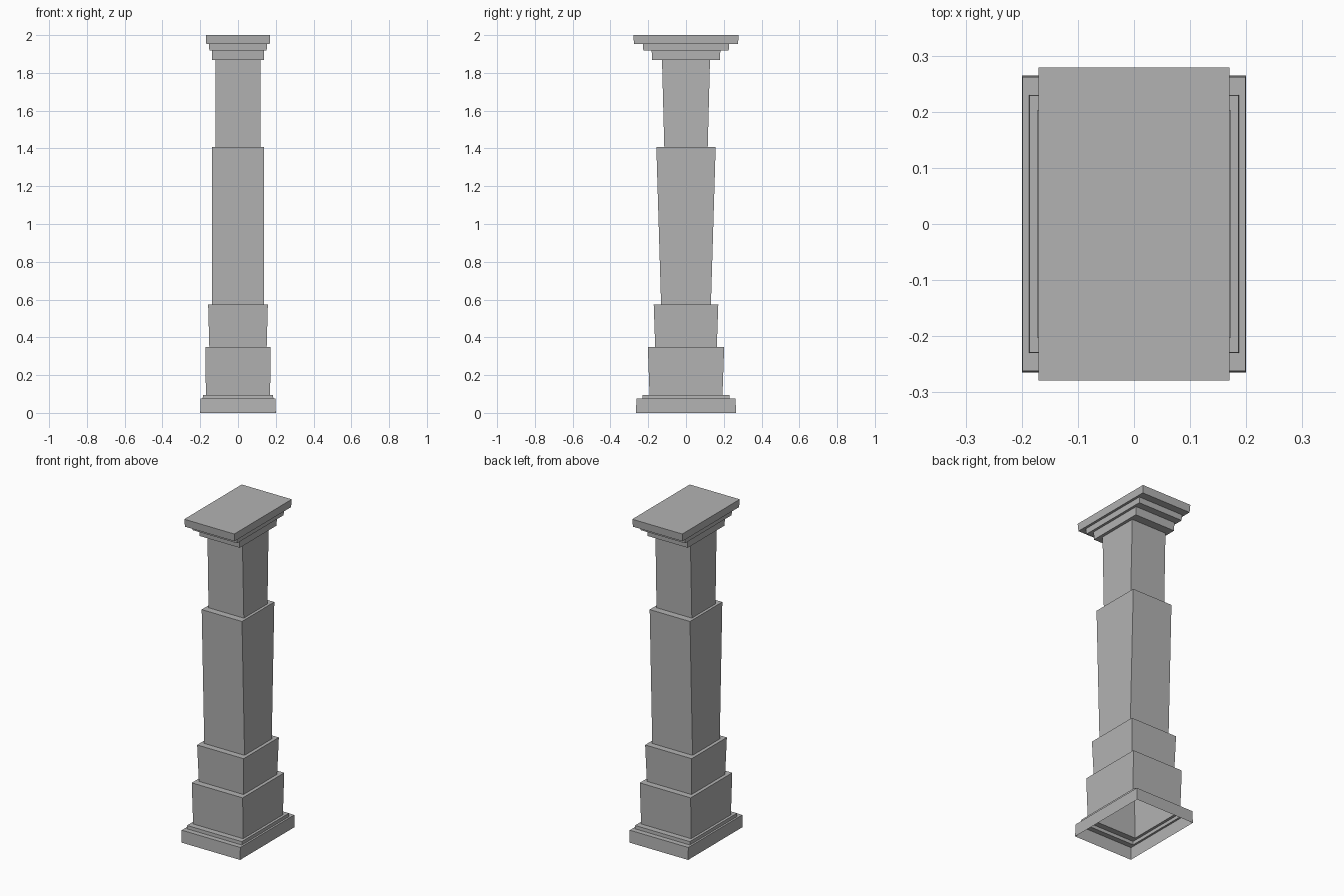
import bpy
import bmesh

cube = bpy.data.objects.get("Cube")
if cube:
    bpy.data.objects.remove(cube, do_unlink=True)

stone = bpy.data.materials.new("grey stone")
stone.use_nodes = True
colour = (0.45, 0.45, 0.45, 1)
stone.diffuse_color = colour
stone.node_tree.nodes["Principled BSDF"].inputs["Base Color"].default_value = colour

# Tiers from the ground up: name, (half x, half y, z) at the bottom and at the top
tiers = [
    ("base_slab", (0.20, 0.265, 0), (0.199, 0.262, 0.075)),
    ("base_step", (0.187, 0.23, 0.075), (0.186, 0.229, 0.095)),
    ("plinth", (0.17, 0.193, 0.095), (0.173, 0.202, 0.35)),
    ("lower_collar", (0.152, 0.163, 0.35), (0.158, 0.171, 0.575)),
    ("shaft", (0.137, 0.132, 0.575), (0.137, 0.157, 1.407)),
    ("neck", (0.12, 0.115, 1.407), (0.119, 0.127, 1.868)),
    ("capital_lower", (0.137, 0.179, 1.868), (0.137, 0.182, 1.918)),
    ("capital_middle", (0.152, 0.226, 1.918), (0.153, 0.228, 1.953)),
    ("top_slab", (0.168, 0.275, 1.953), (0.17, 0.279, 2.0)),
]


def ring(bm, hx, hy, z):
    return [bm.verts.new((sx * hx, sy * hy, z))
            for sx, sy in ((-1, -1), (1, -1), (1, 1), (-1, 1))]


def band(bm, low, high):
    for i in range(4):
        j = (i + 1) % 4
        bm.faces.new((low[i], low[j], high[j], high[i]))


# Each tier is a hollow tapered wall with a ledge leading to the next tier
for n, (name, bottom, top) in enumerate(tiers):
    bm = bmesh.new()
    low, high = ring(bm, *bottom), ring(bm, *top)
    band(bm, low, high)
    if n + 1 < len(tiers):
        band(bm, high, ring(bm, *tiers[n + 1][1]))
    else:
        bm.faces.new(high)
    mesh = bpy.data.meshes.new(name)
    bm.to_mesh(mesh)
    bm.free()
    mesh.materials.append(stone)
    bpy.context.collection.objects.link(bpy.data.objects.new(name, mesh))
